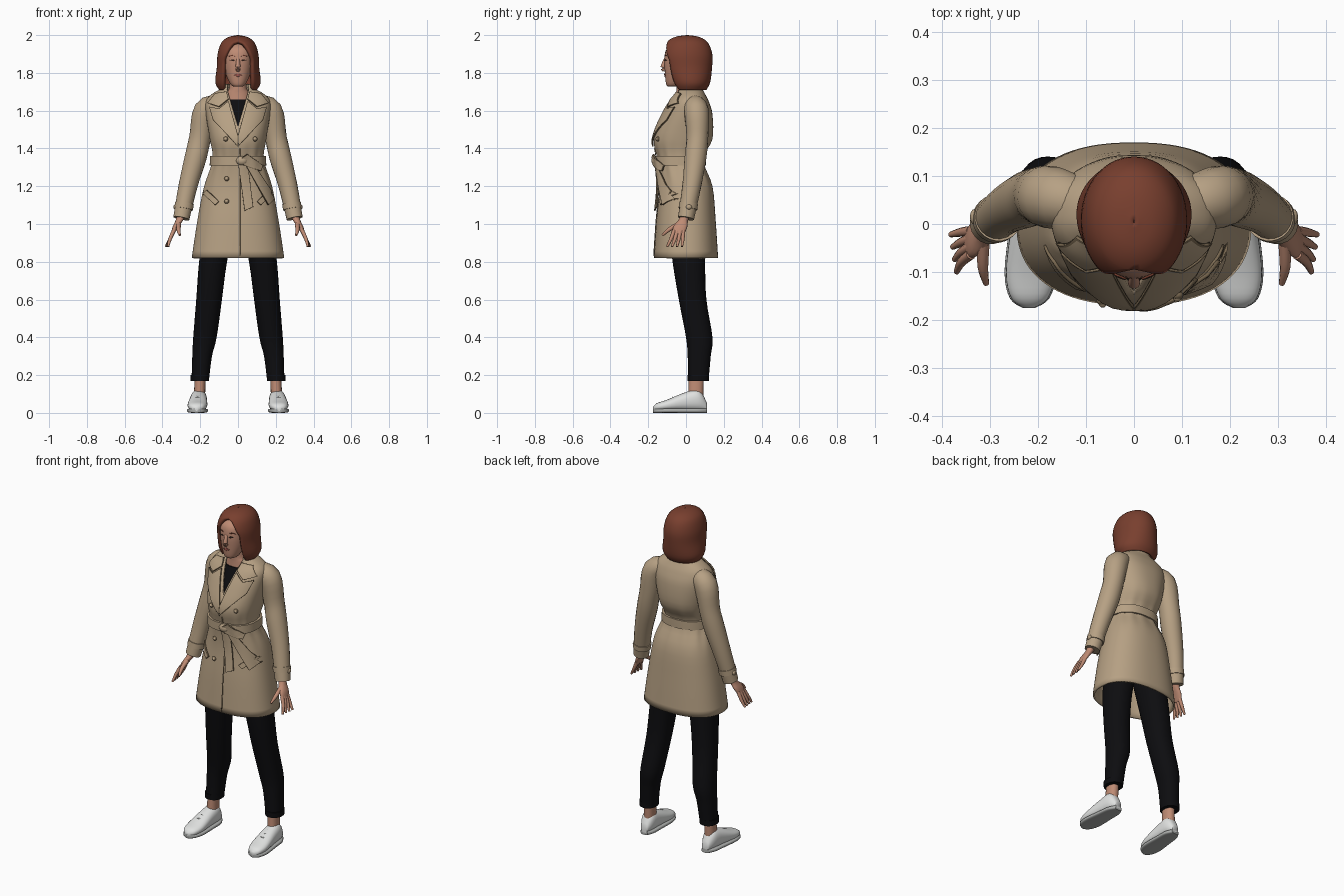
import bpy, bmesh
from math import sin, cos, asin, radians, exp, copysign, pi
from mathutils import Vector
from mathutils.bvhtree import BVHTree

if "Cube" in bpy.data.objects:
    bpy.data.objects.remove(bpy.data.objects["Cube"])


def material(name, *rgb):
    mat = bpy.data.materials.new(name)
    mat.use_nodes = True
    mat.diffuse_color = (*rgb, 1)
    shader = mat.node_tree.nodes["Principled BSDF"]
    shader.inputs["Base Color"].default_value = (*rgb, 1)
    shader.inputs["Roughness"].default_value = .8
    return mat


TAN = material("tan cloth", .47, .355, .23)
SEAM = material("dark tan seam", .2, .145, .085)
BLACK = material("black cloth", .004, .004, .005)
SKIN = material("skin", .52, .26, .175)
HAIR = material("auburn hair", .19, .05, .028)
WHITE = material("white shoe", .75, .76, .75)
GREY = material("grey sole", .42, .43, .42)
LIPS = material("lips", .36, .1, .08)
EYE = material("dark eye", .04, .02, .015)


def finish(name, bm, *materials, thick=0, offset=-1):
    """Turn a bmesh into a smooth shaded object with optional thickness."""
    bmesh.ops.remove_doubles(bm, verts=bm.verts, dist=1e-5)
    bmesh.ops.recalc_face_normals(bm, faces=bm.faces)
    mesh = bpy.data.meshes.new(name)
    bm.to_mesh(mesh)
    bm.free()
    for mat in materials:
        mesh.materials.append(mat)
    obj = bpy.data.objects.new(name, mesh)
    bpy.context.collection.objects.link(obj)
    bpy.ops.object.select_all(action='DESELECT')
    obj.select_set(True)
    bpy.context.view_layer.objects.active = obj
    bpy.ops.object.shade_smooth_by_angle(angle=radians(60))
    if thick:
        solid = obj.modifiers.new("thickness", 'SOLIDIFY')
        solid.thickness, solid.offset = thick, offset
    return obj


def spline(rows, steps=4):
    """Smooth curve through rows of any length."""
    rows = [Vector(row) for row in rows]
    curve = []
    for i, (a, b) in enumerate(zip(rows, rows[1:])):
        start = (b - rows[max(i - 1, 0)]) / 2
        end = (rows[min(i + 2, len(rows) - 1)] - a) / 2
        for j in range(steps):
            t = j / steps
            curve.append(a + start * t + (3 * (b - a) - 2 * start - end) * t ** 2
                         + (2 * (a - b) + start + end) * t ** 3)
    return curve + [rows[-1]]


def bridge(name, rings, mat, cap=True, **options):
    """Join rings of points into a skin."""
    bm = bmesh.new()
    rows = [[bm.verts.new(point) for point in ring] for ring in rings]
    for a, b in zip(rows, rows[1:]):
        for i in range(len(a) - 1):
            bm.faces.new((a[i], a[i + 1], b[i + 1], b[i]))
    if cap:
        bm.faces.new(rows[0][:-1])
        bm.faces.new(rows[-1][:-1])
    return finish(name, bm, mat, **options)


def power(value, square):
    return copysign(abs(value) ** (2 / square), value)


def loft(name, sections, mat, count=28, square=2.2, gap=None, pleat=0, upright=True, side=1, **options):
    """Sections are x, y, z, half width, half depth; gap(z) is half the front opening."""
    rings = []
    for x, y, z, width, depth in spline(sections):
        opening = asin(min(1, gap(z) / width) ** (square / 2)) if gap else 0
        ring = []
        for i in range(count + 1):
            angle = opening + 2 * (pi - opening) * i / count
            fold = 1 + pleat * exp(-((z - 1.32) / .09) ** 2) * sin(13 * angle)
            across = side * (x + fold * width * power(sin(angle), square))
            along = -fold * depth * power(cos(angle), square)
            ring.append((across, y + along, z) if upright else (across, y, z + along))
        rings.append(ring)
    return bridge(name, rings, mat, cap=gap is None, **options)


def tube(name, path, mat, count=16, side=1):
    """Round limb along points x, y, z, radius."""
    points = spline([(side * x, y, z, r) for x, y, z, r in path])
    rings = []
    for i, point in enumerate(points):
        ahead = points[min(i + 1, len(points) - 1)] - points[max(i - 1, 0)]
        turn = ahead.xyz.to_track_quat('Z', 'Y')
        angles = [2 * pi * j / count for j in range(count + 1)]
        rings.append([point.xyz + turn @ Vector((cos(a), sin(a), 0)) * point.w for a in angles])
    return bridge(name, rings, mat)


def ball(name, centre, size, mat):
    bm = bmesh.new()
    bmesh.ops.create_uvsphere(bm, u_segments=16, v_segments=10, radius=1)
    bmesh.ops.scale(bm, vec=size, verts=bm.verts)
    bmesh.ops.translate(bm, vec=centre, verts=bm.verts)
    return finish(name, bm, mat)


def surface(obj):
    bpy.context.view_layer.update()
    return BVHTree.FromObject(obj, bpy.context.evaluated_depsgraph_get())


def front_point(tree, x, z):
    hit = tree.ray_cast(Vector((x, -1, z)), Vector((0, 1, 0)))[0]
    return hit if hit and hit.y < .03 else tree.find_nearest(Vector((x, -.1, z)))[0]


def patch(name, tree, outline, mat, lift=.002, thick=.004, side=1, trim=0):
    """Lay an x, z outline over the front of a surface, with an optional seam around it."""
    bm = bmesh.new()
    inner = bm.faces.new([bm.verts.new((side * x, 0, z)) for x, z in outline])
    bm.normal_update()
    if trim:
        rim = bmesh.ops.inset_individual(bm, faces=[inner], thickness=trim)["faces"]
        for face in rim:
            face.material_index = int(face != inner)
    bmesh.ops.triangulate(bm, faces=bm.faces)
    bmesh.ops.subdivide_edges(bm, edges=bm.edges, cuts=5, use_grid_fill=True)
    for v in bm.verts:
        v.co = front_point(tree, v.co.x, v.co.z) - Vector((0, lift, 0))
    return finish(name, bm, mat, SEAM, thick=thick, offset=0)


SIDES = ((1, "left"), (-1, "right"))

# Coat body, with an open V at the neck, and a standing collar
coat = loft("coat", [(0, 0, .82, .245, .17), (0, 0, 1.02, .215, .157), (0, 0, 1.2, .18, .14),
                     (0, -.03, 1.34, .135, .12), (0, -.015, 1.45, .15, .155), (0, .01, 1.58, .17, .13),
                     (0, .02, 1.65, .17, .1), (0, .025, 1.69, .135, .075), (0, .02, 1.725, .07, .06)],
            TAN, count=78, square=2.35, pleat=.02, gap=lambda z: max(0, .3 * (z - 1.52)), thick=.012)
cloth = surface(coat)
loft("collar_stand", [(0, .02, 1.69, .105, .076), (0, .015, 1.74, .07, .065)], TAN,
     gap=lambda z: .06, thick=.01)

# Top under the coat, and neck
loft("shirt", [(0, -.01, 1.4, .12, .12), (0, .005, 1.52, .13, .13), (0, .02, 1.66, .085, .078)], BLACK)
loft("neck", [(0, .02, 1.62, .085, .075), (0, .01, 1.69, .065, .06), (0, 0, 1.72, .046, .05),
              (0, 0, 1.8, .042, .046)], SKIN)

# Lapels, collar leaves and pocket welts
for s, word in SIDES:
    patch(word + "_collar_leaf", cloth, [(.05, 1.66), (.06, 1.7), (.12, 1.69), (.16, 1.64), (.1, 1.62)],
          TAN, .01, .008, s, .004)
    patch(word + "_lapel", cloth, [(0, 1.47), (.05, 1.65), (.1, 1.61), (.15, 1.62), (.13, 1.55), (0, 1.41)],
          TAN, .008, .008, s, .004)
    patch(word + "_pocket_welt", cloth, [(.185, 1.16), (.165, 1.18), (.1, 1.12), (.12, 1.1)],
          TAN, .005, .008, s, .004)
patch("front_opening_seam", cloth, [(.008, .83), (.012, .83), (.012, 1.4), (.008, 1.4)], SEAM)
for i, spot in enumerate([(-.065, 1.45), (.09, 1.45), (-.06, 1.24), (-.06, 1.12)]):
    centre = front_point(cloth, *spot)
    ball(f"button_rim_{i}", centre, (.013, .01, .013), SEAM)
    ball(f"button_face_{i}", centre, (.01, .014, .01), TAN)

# Belt with knot, loop and hanging tails
loft("belt", [(0, -.03, 1.31, .15, .135), (0, -.03, 1.36, .148, .135)], TAN, count=48, square=2.35)
patch("belt_tail_short", cloth, [(0, 1.33), (.05, 1.33), (.08, 1.09), (.035, 1.07)],
      TAN, .014, .008, trim=.004)
patch("belt_tail_long", cloth, [(.03, 1.33), (.06, 1.35), (.2, 1.14), (.16, 1.1)],
      TAN, .022, .008, trim=.004)
patch("belt_loop", cloth, [(.02, 1.35), (.05, 1.37), (.13, 1.31), (.12, 1.28), (.03, 1.31)],
      TAN, .024, .009, trim=.004)
ball("belt_knot", (.02, -.165, 1.335), (.03, .018, .024), TAN)

# Shoe profile from heel to toe: position, half width, height
SHOE = [(.11, .02, .05), (.07, .04, .115), (0, .046, .105), (-.1, .052, .065), (-.155, .038, .046),
        (-.175, .01, .026)]


def shoe_middle(y):
    return .21 - .05 * y


for s, word in SIDES:
    # Sleeve, cuff and hand
    tube(word + "_sleeve", [(.1, .04, 1.63, .05), (.17, .055, 1.6, .065), (.2, .06, 1.46, .058),
         (.225, .05, 1.35, .058), (.265, .03, 1.2, .05), (.3, 0, 1.03, .043)], TAN, 20, s)
    tube(word + "_cuff_strap", [(.283, .014, 1.11, .05), (.288, .01, 1.08, .05)], TAN, 24, s)
    ball(word + "_cuff_tab", (s * .333, .015, 1.09), (.009, .016, .013), TAN)
    loft(word + "_palm", [(.3, 0, 1.05, .024, .026), (.31, -.015, 1.02, .02, .026),
         (.33, -.03, .985, .016, .037), (.345, -.04, .95, .01, .032)], SKIN, 16, side=s)
    for i in range(4):
        tube(f"{word}_finger_{i}", [(.34, -.063 + .016 * i, .965, .011), (.36, -.08 + .021 * i, .92, .0095),
             (.37 + .004 * i, -.1 + .026 * i, .88, .006)], SKIN, 10, s)
    tube(word + "_thumb", [(.314, -.04, 1, .013), (.315, -.09, .97, .011), (.308, -.125, .94, .006)], SKIN, 10, s)

    # Trouser leg with rolled hem, ankle
    loft(word + "_trouser_leg", [(.2, .065, .17, .046, .054), (.19, .07, .3, .052, .061),
         (.175, .07, .4, .062, .07), (.153, .035, .6, .068, .073), (.132, .015, .8, .074, .086),
         (.09, 0, 1.05, .085, .1)], BLACK, side=s)
    loft(word + "_trouser_hem", [(.202, .065, .168, .049, .056), (.202, .065, .2, .05, .057)], BLACK, side=s)
    loft(word + "_ankle", [(.205, .05, .05, .03, .04), (.2, .055, .2, .029, .04)], SKIN, side=s)

    # Shoe, sole and laces
    loft(word + "_shoe", [(shoe_middle(y), y, h / 2 + .008, w, h / 2 - .003) for y, w, h in SHOE],
         WHITE, square=2.3, upright=False, side=s)
    loft(word + "_sole", [(shoe_middle(y), y, .012, w + .003, .012) for y, w, h in SHOE],
         GREY, square=3.5, upright=False, side=s)
    for i in range(3):
        y = .028 * i - .07
        x, z = shoe_middle(y), .105 + .34 * y
        tube(f"{word}_lace_{i}", [(x + d, y + abs(d) / 5, z - abs(d) * .4, .005) for d in (-.03, 0, .03)],
             GREY, 8, s)

# Head and face
head = loft("head", [(0, -.07, 1.727, .018, .022), (0, -.06, 1.74, .04, .045), (0, -.035, 1.8, .067, .077),
                     (0, -.02, 1.87, .078, .095), (0, -.01, 1.93, .073, .09), (0, 0, 1.975, .025, .03)], SKIN)
face = surface(head)
tube("nose", [(0, -.106, 1.88, .008), (0, -.122, 1.83, .013), (0, -.113, 1.815, .011)], SKIN)
patch("lips", face, [(-.02, 1.788), (0, 1.797), (.02, 1.788), (0, 1.779)], LIPS)
for s, word in SIDES:
    patch(word + "_eye", face, [(.018, 1.866), (.03, 1.872), (.044, 1.867), (.03, 1.863)], EYE, side=s)
    patch(word + "_eyebrow", face, [(.016, 1.888), (.034, 1.895), (.052, 1.887), (.034, 1.89)], HAIR, side=s)

# Bobbed hair, open around the face
loft("hair", [(0, .02, 1.71, .1, .088), (0, .02, 1.75, .12, .108), (0, .01, 1.83, .112, .128),
              (0, .006, 1.9, .108, .133), (0, .006, 1.96, .088, .11), (0, .006, 1.99, .05, .065),
              (0, .006, 2, .002, .003)],
     HAIR, count=40, square=2.05, gap=lambda z: .078 * min(1, max(0, 1.97 - z) * 10) ** .5, thick=.02)
